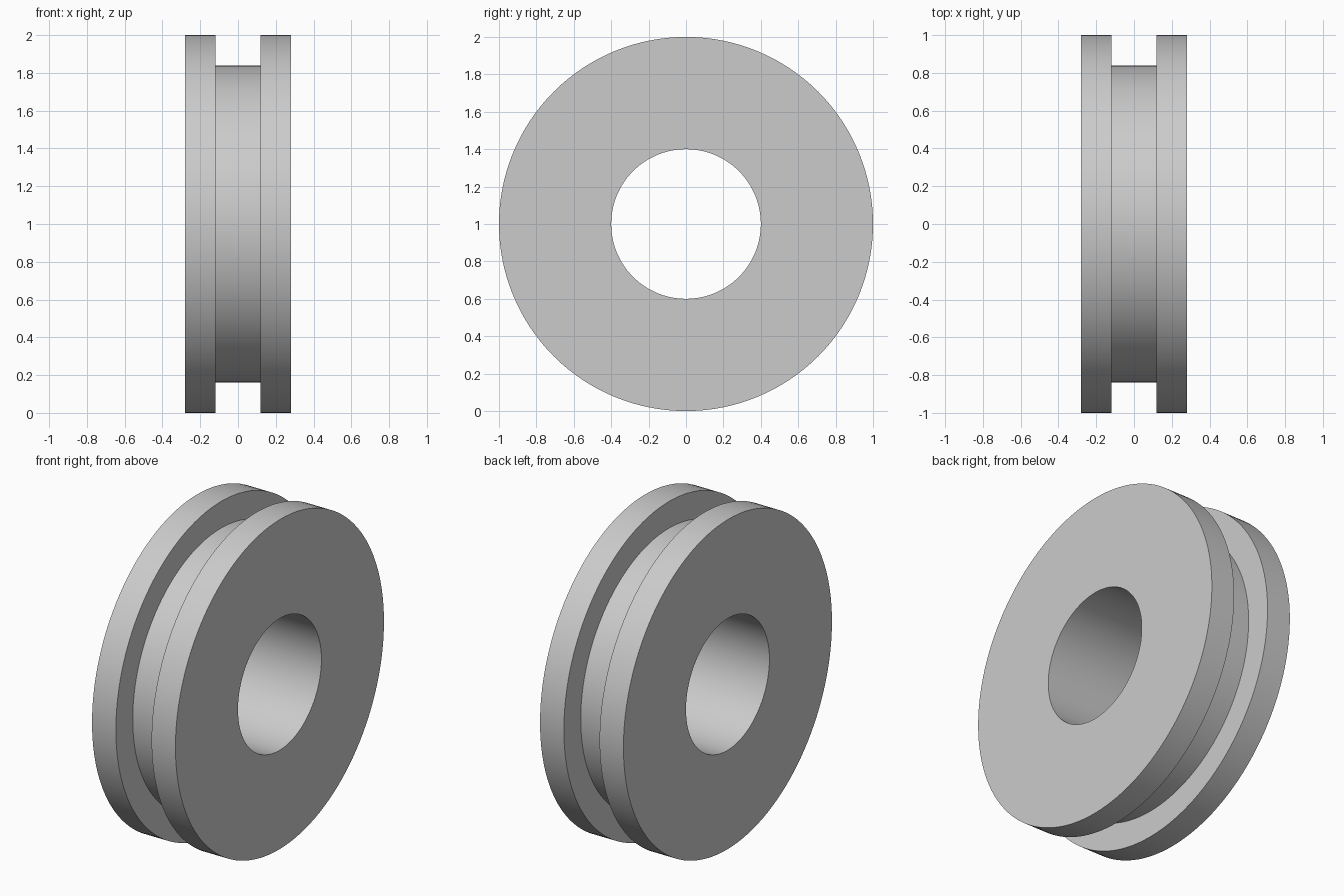
import bpy
import bmesh
import math
from mathutils import Matrix, Vector

if "Cube" in bpy.data.objects:
    bpy.data.objects.remove(bpy.data.objects["Cube"], do_unlink=True)

RIM, GROOVE, BORE = 1.0, 0.838, 0.4    # radii
HALF, GROOVE_HALF = 0.28, 0.12         # half widths along x
STEPS = 128

# Plain grey material
grey = bpy.data.materials.new("light_grey")
grey.use_nodes = True
colour = (0.6, 0.6, 0.6, 1.0)
grey.diffuse_color = colour
grey.node_tree.nodes["Principled BSDF"].inputs["Base Color"].default_value = colour

# Half of the cross-section as (x, radius), mirrored into a closed loop
half = [(HALF, BORE), (HALF, RIM), (GROOVE_HALF, RIM), (GROOVE_HALF, GROOVE)]
profile = half + [(-x, r) for x, r in reversed(half)]

# Grooved ring: revolve the cross-section around the x axis
bm = bmesh.new()
verts = [bm.verts.new((x, 0, r)) for x, r in profile]
edges = [bm.edges.new((v, verts[i - 1])) for i, v in enumerate(verts)]
bmesh.ops.spin(bm, geom=verts + edges, cent=(0, 0, 0), axis=(1, 0, 0),
               angle=math.tau, steps=STEPS, use_merge=True)
bmesh.ops.remove_doubles(bm, verts=bm.verts, dist=0.0001)
bmesh.ops.recalc_face_normals(bm, faces=bm.faces)
bmesh.ops.transform(bm, matrix=Matrix.Translation(Vector((0, 0, RIM))), verts=bm.verts)

mesh = bpy.data.meshes.new("grooved_ring")
bm.to_mesh(mesh)
bm.free()
mesh.materials.append(grey)
ring = bpy.data.objects.new("grooved_ring", mesh)
bpy.context.collection.objects.link(ring)

# Smooth round walls with sharp rims
bpy.ops.object.select_all(action="DESELECT")
ring.select_set(True)
bpy.context.view_layer.objects.active = ring
bpy.ops.object.shade_smooth_by_angle(angle=math.radians(30))
